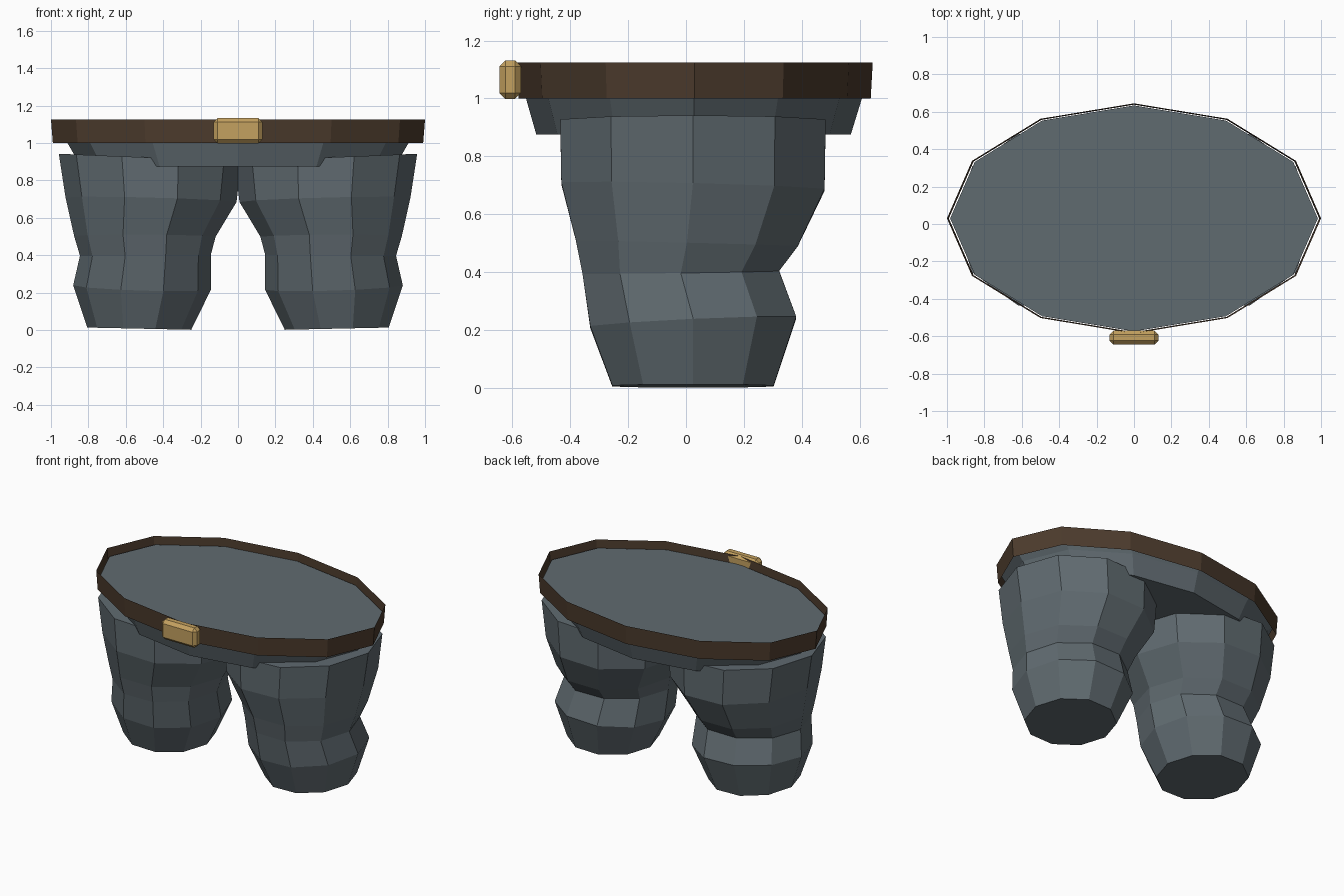
import bpy, bmesh, math

if "Cube" in bpy.data.objects:
    bpy.data.objects.remove(bpy.data.objects["Cube"])


def material(name, rgb):
    m = bpy.data.materials.new(name)
    m.diffuse_color = (*rgb, 1)
    m.use_nodes = True
    m.node_tree.nodes["Principled BSDF"].inputs["Base Color"].default_value = m.diffuse_color
    return m


slate = material("slate_cloth", (0.117, 0.146, 0.163))
brown = material("brown_leather", (0.073, 0.044, 0.026))
gold = material("gold_metal", (0.55, 0.355, 0.115))


def finish(bm, name, mat):
    mesh = bpy.data.meshes.new(name)
    bm.normal_update()
    bm.to_mesh(mesh)
    bm.free()
    mesh.materials.append(mat)
    obj = bpy.data.objects.new(name, mesh)
    bpy.context.collection.objects.link(obj)
    return obj


def loft(name, rings, sides, mat, capped=True, mirror=1):
    """Stack elliptical rings (cx, cy, rx, ry, z, x tilt, y tilt) from bottom to top."""
    bm = bmesh.new()
    loops = []
    for cx, cy, rx, ry, z, tx, ty in rings:
        loop = []
        for i in range(sides):
            a = 2 * math.pi * i / sides
            c, s = math.cos(a), math.sin(a)
            loop.append(bm.verts.new((mirror * (cx + rx * c), cy + ry * s,
                                      z + tx * c + ty * s)))
        loops.append(loop)
    for low, high in zip(loops, loops[1:]):
        for i in range(sides):
            j = (i + 1) % sides
            bm.faces.new((low[i], low[j], high[j], high[i]))
    if capped:
        bm.faces.new(loops[0][::-1])
        bm.faces.new(loops[-1])
    if mirror < 0:
        bmesh.ops.reverse_faces(bm, faces=bm.faces[:])
    return finish(bm, name, mat)


# Hips: flared twelve-sided block whose flat waist sits below the belt rim
loft("hips", [
    (0, 0.026, 0.84, 0.543, 0.875, 0, 0),
    (0, 0.0275, 0.912, 0.58, 1.0, 0, 0),
    (0, 0.030, 0.983, 0.604, 1.073, 0, 0),
], 12, slate)

# Belt: thin open band around the waist
loft("belt", [
    (0, 0.030, 0.99, 0.608, 1.0, 0, 0),
    (0, 0.030, 1.0, 0.615, 1.125, 0, 0),
], 12, brown, capped=False)

# Trouser legs: ten-sided, pinched behind the knee
leg = [
    (0.528, 0.024, 0.278, 0.293, 0.007, 0.006, 0),
    (0.513, 0.025, 0.368, 0.374, 0.227, 0.012, 0.017),
    (0.495, -0.018, 0.350, 0.357, 0.400, -0.003, 0.005),
    (0.498, 0.003, 0.378, 0.403, 0.500, 0.002, -0.010),
    (0.465, 0.024, 0.457, 0.478, 0.696, 0.012, -0.012),
    (0.470, 0.024, 0.488, 0.482, 0.922, 0.020, 0),
]
for side, label in ((1, "right"), (-1, "left")):
    loft(f"trouser_leg_{label}", leg, 10, slate, mirror=side)

# Buckle: chamfered plate let into the front of the belt
bm = bmesh.new()
bmesh.ops.create_cube(bm, size=1)
for v in bm.verts:
    v.co = (v.co.x * 0.262, v.co.y * 0.075 - 0.6075, v.co.z * 0.134 + 1.065)
bmesh.ops.bevel(bm, geom=bm.edges[:], offset=0.021, segments=1, affect='EDGES')
finish(bm, "buckle", gold)
